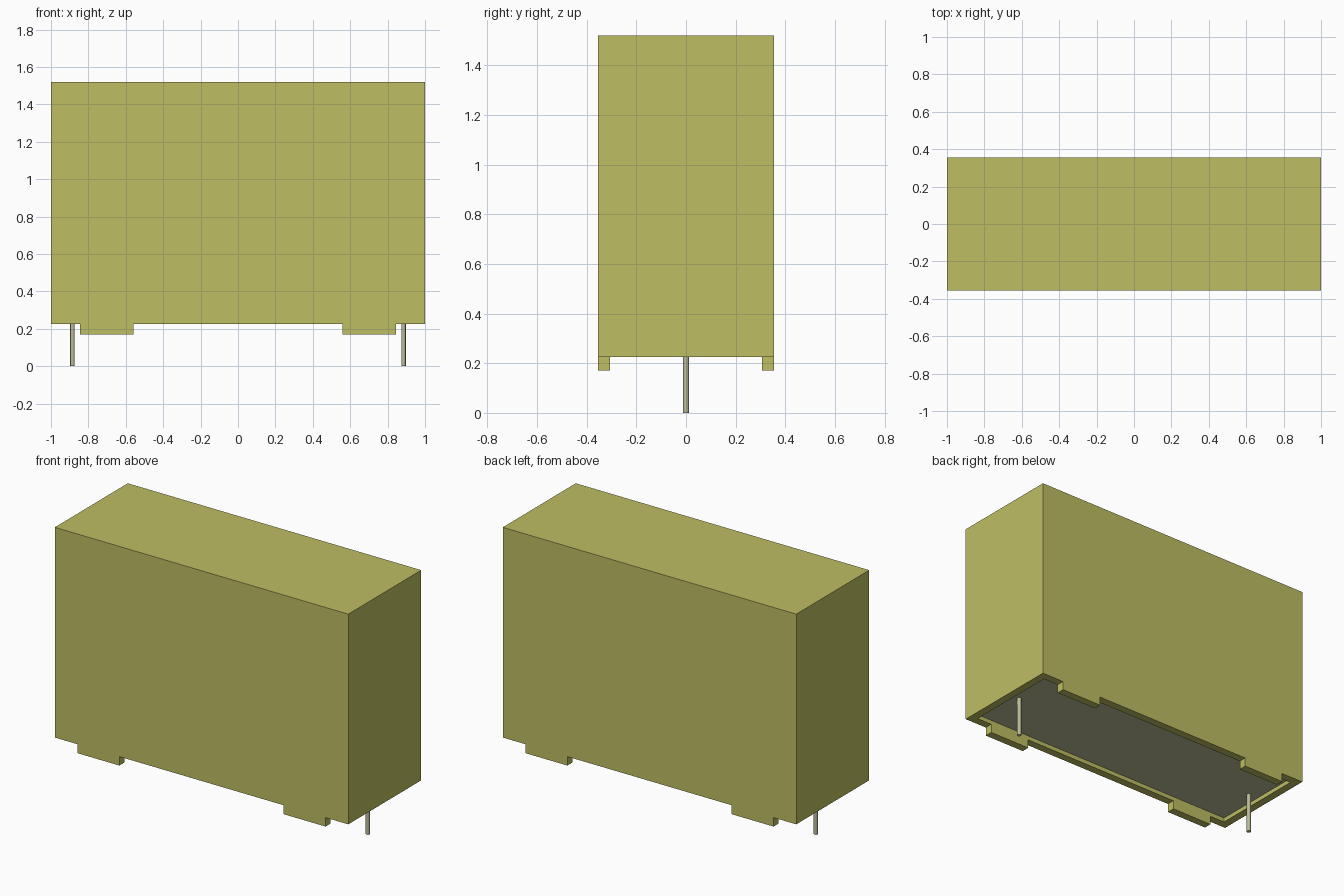
import bpy, bmesh, math

default = bpy.data.objects.get("Cube")
if default:
    bpy.data.objects.remove(default, do_unlink=True)

HALF_X, HALF_Y = 1.0, 0.355
BASE_Z, TOP_Z, FOOT_Z = 0.225, 1.52, 0.17
WALL = 0.05
FILL_Z = 0.252


def material(name, rgb):
    m = bpy.data.materials.new(name)
    m.use_nodes = True
    m.diffuse_color = (*rgb, 1)
    m.node_tree.nodes["Principled BSDF"].inputs["Base Color"].default_value = (*rgb, 1)
    return m


def box(name, lo, hi, mat=None):
    bpy.ops.mesh.primitive_cube_add(size=1, location=[(a + b) / 2 for a, b in zip(lo, hi)])
    ob = bpy.context.object
    ob.name = name
    ob.scale = [b - a for a, b in zip(lo, hi)]
    bpy.ops.object.transform_apply(location=True, rotation=False, scale=True)
    if mat:
        ob.data.materials.append(mat)
    return ob


yellow = material("olive yellow", (0.515, 0.515, 0.127))
grey = material("warm grey", (0.50, 0.50, 0.32))

# Case: side profile with two feet, extruded through the depth
right_half = [(0.56, BASE_Z), (0.56, FOOT_Z), (0.845, FOOT_Z),
              (0.845, BASE_Z), (HALF_X, BASE_Z), (HALF_X, TOP_Z)]
profile = right_half + [(-x, z) for x, z in reversed(right_half)]
bm = bmesh.new()
face = bm.faces.new([bm.verts.new((x, -HALF_Y, z)) for x, z in profile])
ext = bmesh.ops.extrude_face_region(bm, geom=[face])
moved = [g for g in ext["geom"] if isinstance(g, bmesh.types.BMVert)]
bmesh.ops.translate(bm, verts=moved, vec=(0, 2 * HALF_Y, 0))
bmesh.ops.recalc_face_normals(bm, faces=bm.faces)
mesh = bpy.data.meshes.new("case")
bm.to_mesh(mesh)
bm.free()
mesh.materials.append(yellow)
case = bpy.data.objects.new("case", mesh)
bpy.context.collection.objects.link(case)

# Hollow the underside, leaving the rim and four corner feet
ix, iy = HALF_X - WALL, HALF_Y - WALL
cutter = box("recess_cutter", (-ix, -iy, 0.05), (ix, iy, FILL_Z + 0.02), yellow)
cutter.hide_render = True
cut = case.modifiers.new("recess", 'BOOLEAN')
cut.operation = 'DIFFERENCE'
cut.solver = 'EXACT'
cut.object = cutter
bpy.ops.object.select_all(action='DESELECT')
bpy.context.view_layer.objects.active = case
case.select_set(True)
bpy.ops.object.modifier_apply(modifier=cut.name)
bpy.data.objects.remove(cutter, do_unlink=True)

# Sealing compound inside the recess
box("bottom_fill", (-ix, -iy, FILL_Z), (ix, iy, FILL_Z + 0.02), grey)

# Wire pins
for side, x in (("left", 0.885), ("right", -0.885)):
    top = FILL_Z + 0.01
    bpy.ops.mesh.primitive_cylinder_add(vertices=24, radius=0.012, depth=top,
                                        location=(x, 0, top / 2))
    pin = bpy.context.object
    pin.name = side + "_pin"
    pin.data.materials.append(grey)
    bpy.ops.object.shade_smooth_by_angle(angle=math.radians(40))
